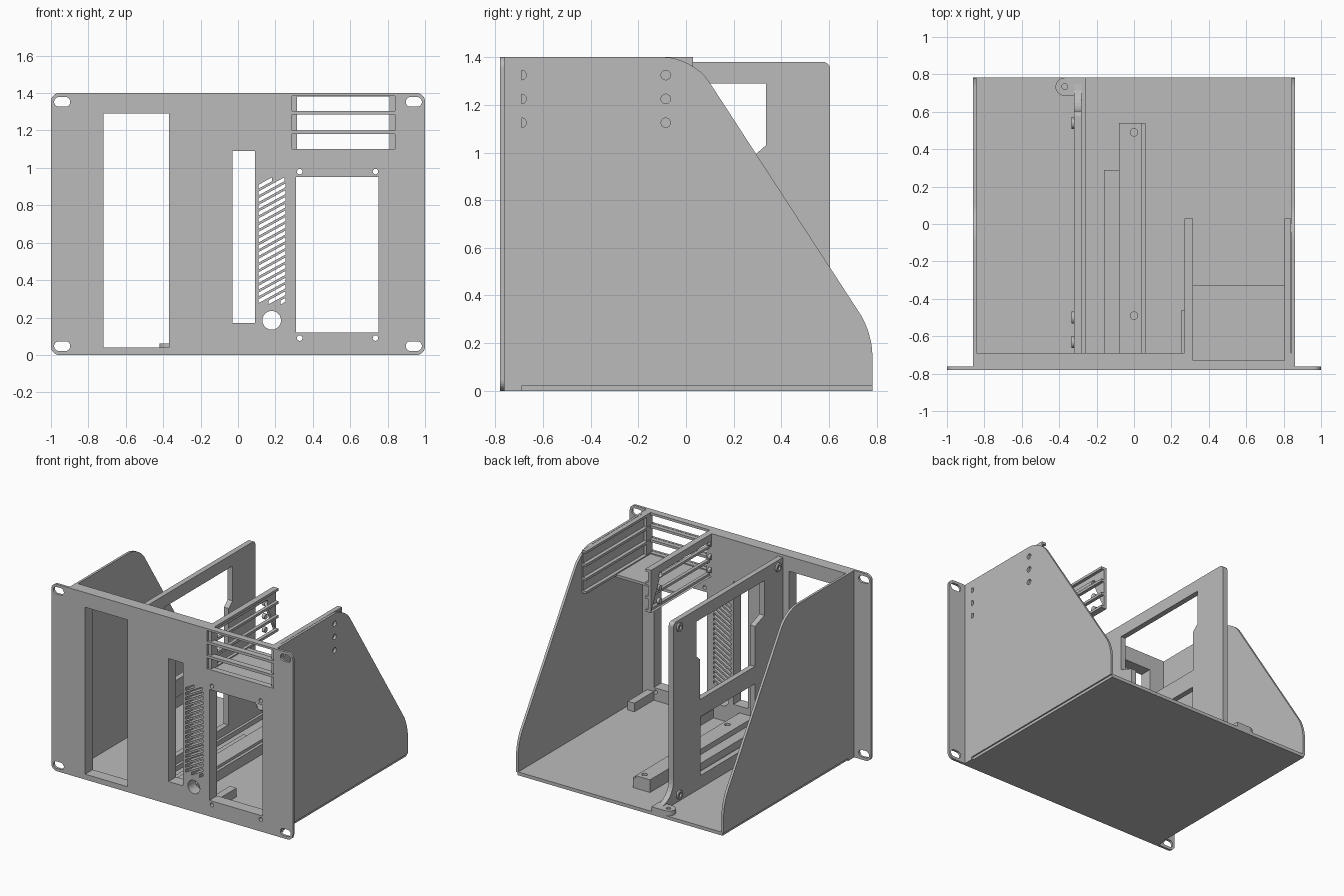
import bpy, math
from mathutils import Matrix, Vector

cube = bpy.data.objects.get("Cube")
if cube:
    bpy.data.objects.remove(cube)

grey = bpy.data.materials.new("plain_grey")
grey.use_nodes = True
COLOUR = (0.5, 0.5, 0.5, 1)
grey.diffuse_color = COLOUR
grey.node_tree.nodes["Principled BSDF"].inputs["Base Color"].default_value = COLOUR

# Local (u, v, depth) mapped onto each drawing plane
PLANES = {
    "XY": Matrix.Identity(4),
    "XZ": Matrix(((1, 0, 0, 0), (0, 0, -1, 0), (0, 1, 0, 0), (0, 0, 0, 1))),
    "YZ": Matrix(((0, 0, 1, 0), (1, 0, 0, 0), (0, 1, 0, 0), (0, 0, 0, 1))),
}


def rounded(corners):
    """Polygon from (u, v) or (u, v, trim) corners; trim rounds the corner."""
    out = []
    for i, c in enumerate(corners):
        p = Vector(c[:2])
        if len(c) < 3:
            out.append(p)
            continue
        a = p + (Vector(corners[i - 1][:2]) - p).normalized() * c[2]
        b = p + (Vector(corners[(i + 1) % len(corners)][:2]) - p).normalized() * c[2]
        h, k = a.lerp(p, .55), b.lerp(p, .55)
        for s in range(9):
            t = s / 8
            w = 1 - t
            out.append(a * w**3 + h * 3 * w * w * t + k * 3 * w * t * t + b * t**3)
    return out


def rect(u0, u1, v0, v1, r=None):
    tail = () if r is None else (r,)
    return rounded([(u, v) + tail for u, v in ((u0, v0), (u1, v0), (u1, v1), (u0, v1))])


def circle(u, v, r, n=24):
    return [(u + r * math.cos(math.tau * i / n), v + r * math.sin(math.tau * i / n))
            for i in range(n)]


def plate(name, plane, low, high, outline, holes=()):
    """Flat sheet with cut-outs, spanning low..high across its plane."""
    cu = bpy.data.curves.new(name, "CURVE")
    cu.dimensions, cu.fill_mode = "2D", "BOTH"
    cu.extrude = (high - low) / 2
    for loop in [outline, *holes]:
        sp = cu.splines.new("POLY")
        sp.points.add(len(loop) - 1)
        for pt, q in zip(sp.points, loop):
            pt.co = (q[0], q[1], 0, 1)
        sp.use_cyclic_u = True
    tmp = bpy.data.objects.new(name + "_profile", cu)
    bpy.context.collection.objects.link(tmp)
    me = bpy.data.meshes.new_from_object(
        tmp.evaluated_get(bpy.context.evaluated_depsgraph_get()))
    bpy.data.objects.remove(tmp)
    mid = (low + high) / 2
    me.transform(PLANES[plane] @ Matrix.Translation((0, 0, -mid if plane == "XZ" else mid)))
    for f in me.polygons:
        f.use_smooth = False
    me.materials.clear()
    me.materials.append(grey)
    ob = bpy.data.objects.new(name, me)
    bpy.context.collection.objects.link(ob)
    return ob


def box(name, x, y, z):
    return plate(name, "XY", z[0], z[1], rect(*x, *y))


# Front panel cut-outs: drive bays, switch slot, ventilation, screw holes
bays = [rect(-.72, -.37, .04, 1.29), rect(-.03, .09, .17, 1.09),
        rect(.31, .75, .12, .95), circle(.18, .185, .05)]
bays += [circle(x, z, .015, 12) for x in (.33, .735) for z in (.09, .98)]
VX, VZ, SLOPE, GAP = (.11, .255), (.27, .95), .55, .021
for i in range(21):
    a = .205 + i * .036
    x0 = max(VX[0], VX[0] + (VZ[0] - a) / SLOPE)
    x1 = min(VX[1], VX[0] + (VZ[1] - GAP - a) / SLOPE)
    if x1 - x0 > .015:
        z0, z1 = a + SLOPE * (x0 - VX[0]), a + SLOPE * (x1 - VX[0])
        bays.append([(x0, z0), (x1, z1), (x1, z1 + GAP), (x0, z0 + GAP)])

ear_slots = [rect(x - .043, x + .043, z - .026, z + .026, .026)
             for x in (-.94, .94) for z in (.047, 1.353)]
card_slots = [rect(.29, .84, z0, z1)
              for z0, z1 in ((1.10, 1.18), (1.20, 1.285), (1.305, 1.385))]
plate("front_panel", "XZ", -.78, -.762, rect(-1, 1, 0, 1.4, .045),
      bays + ear_slots + card_slots)
plate("panel_backing", "XZ", -.762, -.69,
      [(-.86, 0), (.86, 0), (.86, 1.4), (.81, 1.4), (.81, 1.08), (.315, 1.08),
       (.315, 1.4), (-.86, 1.4)], bays)

# Floor and sloped side walls
box("floor", (-.85, .85), (-.745, .782), (0, .025))
wall = rounded([(-.762, .02), (.782, .02), (.782, .244, .09), (.03, 1.4, .12), (-.762, 1.4)])
screw_spots = [(y, z) for y in (-.69, -.085) for z in (1.125, 1.225, 1.325)]
screw_holes = [circle(y, z, .02, 16) for y, z in screw_spots]
plate("right_wall", "YZ", -.86, -.842, wall)
plate("left_wall", "YZ", .842, .86, wall, screw_holes)

# Card cage: side plates, guide ribs, bars and shelf
plate("cage_inner_side", "YZ", .27, .292, rect(-.69, .03, 1.08, 1.4), screw_holes)
box("cage_outer_side", (.832, .842), (-.69, .03), (1.08, 1.385))
for i, z in enumerate((1.08, 1.18, 1.285, 1.382)):
    box(f"inner_guide_{i}", (.29, .315), (-.762, .03), (z, z + .018))
    box(f"outer_guide_{i}", (.805, .84), (-.762, .03), (z, z + .018))
    box(f"cage_bar_{i}", (.315, .805), (-.762, -.73), (z, z + .018))
box("cage_shelf", (.3, .82), (-.762, -.325), (1.07, 1.09))

# Upright divider with two windows and a foot
upper_window = [(-.47, 1.29), (.335, 1.29), (.335, 1.03), (.29, .99),
                (.29, .69), (-.36, .69), (-.36, .99), (-.47, 1.03)]
plate("divider", "YZ", -.32, -.28,
      rounded([(-.7, .02), (.782, .02), (.782, .06), (.605, .06, .14),
               (.605, 1.38, .03), (-.7, 1.38)]),
      [upper_window, rect(-.36, .285, .12, .56)])
box("divider_flange", (-.28, -.26), (-.69, .782), (.02, .06))
plate("divider_tab", "XY", .024, .06,
      rounded([(-.32, .685), (-.32, .782), (-.42, .782, .05), (-.42, .685, .05)]),
      [circle(-.37, .735, .016, 16)])
for i, (y, z) in enumerate(((.54, 1.33), (-.63, 1.33), (.54, .075), (-.5, .075))):
    plate(f"divider_boss_{i}", "YZ", -.333, -.318, circle(y, z, .032),
          [circle(y, z, .016, 12)])

# Floor rail with screw holes, side step and lip
plate("floor_rail", "XY", .02, .12, rect(-.08, .04, -.7, .54),
      [circle(0, y, .02, 16) for y in (-.49, .49)])
box("rail_step", (-.16, -.08), (-.7, .29), (.02, .08))
box("rail_lip", (.04, .062), (-.7, .54), (.02, .1))

# Short support blocks behind the large bay
for side, x in (("inner", (.255, .31)), ("outer", (.75, .805))):
    box(f"{side}_support_block", x, (-.7, -.46), (.02, .09))
